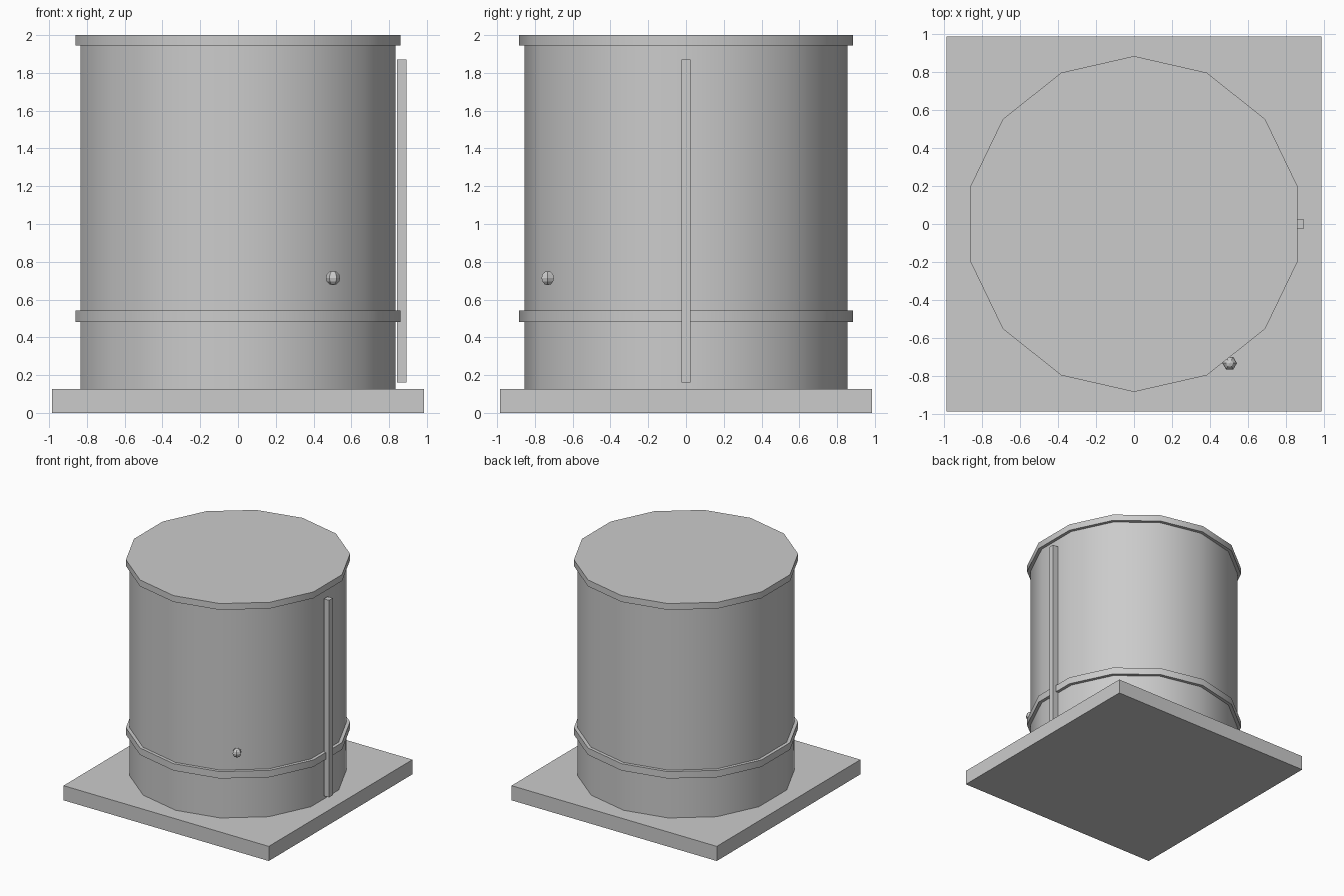
import bpy
import math

if "Cube" in bpy.data.objects:
    bpy.data.objects.remove(bpy.data.objects["Cube"])

grey = bpy.data.materials.new("light grey")
grey.diffuse_color = (0.6, 0.6, 0.6, 1)
grey.use_nodes = True
grey.node_tree.nodes["Principled BSDF"].inputs["Base Color"].default_value = grey.diffuse_color


def finish(name, smooth=False):
    ob = bpy.context.object
    ob.name = name
    ob.data.materials.append(grey)
    bpy.ops.object.transform_apply(location=False, rotation=True, scale=True)
    if smooth:
        bpy.ops.object.shade_smooth_by_angle(angle=math.radians(30))
    return ob


def box(name, x, y, z):
    """Box from (min, max) ranges on each axis."""
    mid = [(a + b) / 2 for a, b in (x, y, z)]
    bpy.ops.mesh.primitive_cube_add(size=1, location=mid)
    bpy.context.object.scale = [b - a for a, b in (x, y, z)]
    return finish(name)


def drum(name, radius, z0, z1):
    """14-sided smooth cylinder with a corner facing front and back."""
    bpy.ops.mesh.primitive_cylinder_add(
        vertices=14, radius=radius, depth=z1 - z0, location=(0, 0, (z0 + z1) / 2))
    return finish(name, smooth=True)


# Square foundation slab
box("base_slab", (-0.985, 0.985), (-0.985, 0.985), (0, 0.127))

# Tank body with its lower band and lid
drum("tank_body", 0.855, 0.127, 1.96)
drum("lower_band", 0.883, 0.482, 0.542)
drum("lid", 0.883, 1.945, 2.0)

# Vertical pipe on the right side
box("side_pipe", (0.842, 0.892), (-0.025, 0.025), (0.16, 1.87))

# Small faceted knob on the front right
bpy.ops.mesh.primitive_uv_sphere_add(
    segments=6, ring_count=6, radius=0.038, location=(0.503, -0.732, 0.714))
bpy.context.object.rotation_euler.z = math.radians(30)
knob = finish("knob")
